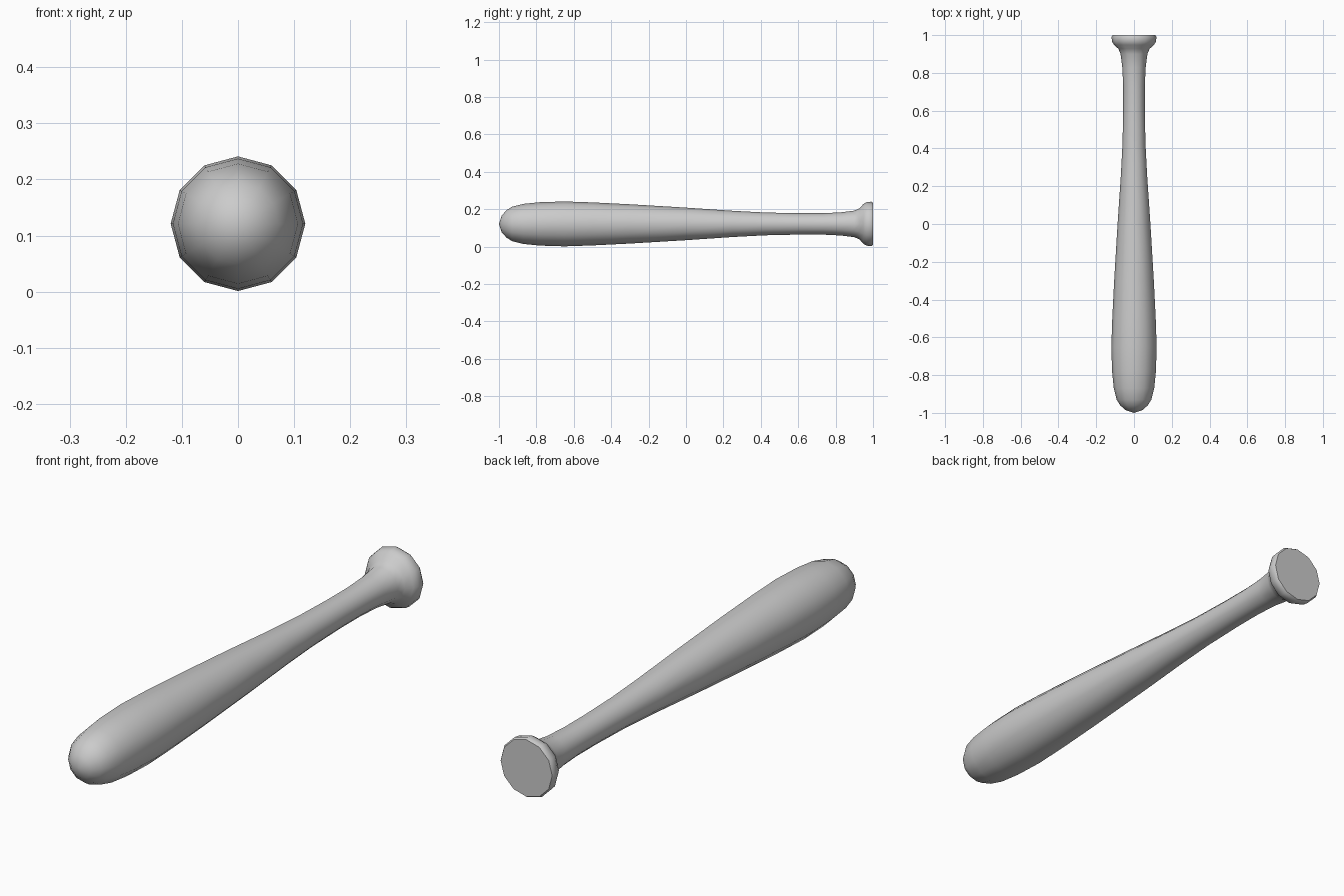
import bpy
import math

cube = bpy.data.objects.get("Cube")
if cube:
    bpy.data.objects.remove(cube, do_unlink=True)

SIDES = 12
AXIS_HEIGHT = 0.121

# Radius along the length, from rounded tip to knob end
PROFILE = [
    (-0.985, 0.045), (-0.96, 0.073), (-0.93, 0.092), (-0.87, 0.107),
    (-0.78, 0.116), (-0.65, 0.12), (-0.5, 0.115), (-0.3, 0.105),
    (0.0, 0.087), (0.25, 0.07), (0.42, 0.061), (0.6, 0.057),
    (0.73, 0.057), (0.83, 0.062), (0.9, 0.071), (0.928, 0.083),
    (0.948, 0.106), (0.965, 0.116), (0.99, 0.119), (1.0, 0.113),
]

grey = bpy.data.materials.new("plain grey")
grey.use_nodes = True
colour = (0.6, 0.6, 0.6, 1.0)
grey.diffuse_color = colour
grey.node_tree.nodes["Principled BSDF"].inputs["Base Color"].default_value = colour

# Rings of the turned body, bridged with quads
verts = [(0, -1.0, AXIS_HEIGHT)]
for y, radius in PROFILE:
    for i in range(SIDES):
        a = math.tau * i / SIDES
        verts.append((radius * math.cos(a), y, AXIS_HEIGHT + radius * math.sin(a)))

faces = []
for i in range(SIDES):
    j = (i + 1) % SIDES
    faces.append((0, 1 + i, 1 + j))
    for ring in range(len(PROFILE) - 1):
        a = 1 + ring * SIDES
        b = a + SIDES
        faces.append((a + i, b + i, b + j, a + j))

# Flat end of the knob
last = 1 + (len(PROFILE) - 1) * SIDES
faces.append(tuple(last + i for i in reversed(range(SIDES))))

mesh = bpy.data.meshes.new("bat")
mesh.from_pydata(verts, [], faces)
mesh.materials.append(grey)
bat = bpy.data.objects.new("bat", mesh)
bpy.context.collection.objects.link(bat)

bpy.context.view_layer.objects.active = bat
bat.select_set(True)
bpy.ops.object.mode_set(mode='EDIT')
bpy.ops.mesh.select_all(action='SELECT')
bpy.ops.mesh.normals_make_consistent(inside=False)
bpy.ops.object.mode_set(mode='OBJECT')
bpy.ops.object.shade_smooth_by_angle(angle=math.radians(42))
